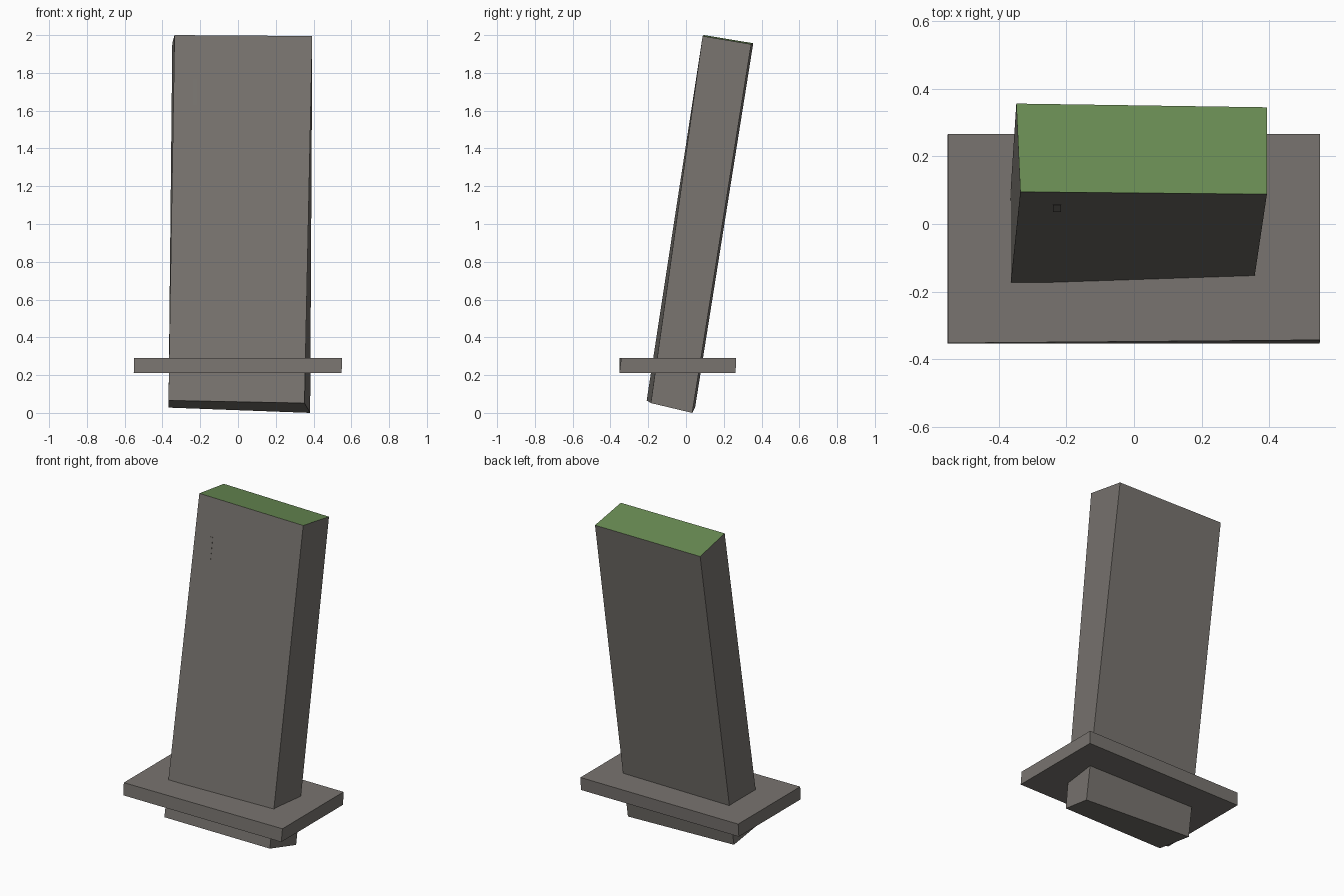
import bpy, bmesh
from mathutils import Vector

cube = bpy.data.objects.get("Cube")
if cube:
    bpy.data.objects.remove(cube, do_unlink=True)


def make_material(name, rgb):
    mat = bpy.data.materials.new(name)
    mat.use_nodes = True
    color = (*rgb, 1.0)
    mat.diffuse_color = color
    mat.node_tree.nodes["Principled BSDF"].inputs["Base Color"].default_value = color
    return mat


stone = make_material("warm grey stone", (0.19, 0.175, 0.16))
moss = make_material("moss green", (0.147, 0.27, 0.091))


def make_block(name, bottom, top, materials):
    """Six-sided block; corners run front right, front left, back left, back right."""
    bm = bmesh.new()
    low = [bm.verts.new(p) for p in bottom]
    high = [bm.verts.new(p) for p in top]
    bm.faces.new(low[::-1])
    lid = bm.faces.new(high)
    for i in range(4):
        j = (i + 1) % 4
        bm.faces.new((low[i], low[j], high[j], high[i]))
    bmesh.ops.recalc_face_normals(bm, faces=bm.faces)
    lid.material_index = len(materials) - 1
    mesh = bpy.data.meshes.new(name)
    bm.to_mesh(mesh)
    bm.free()
    for mat in materials:
        mesh.materials.append(mat)
    obj = bpy.data.objects.new(name, mesh)
    bpy.context.collection.objects.link(obj)
    return obj


# Leaning slab, slightly twisted, with a mossy top
slab_bottom = [(-0.368, -0.208, 0.066), (0.352, -0.186, 0.052),
               (0.382, 0.033, 0.0), (-0.368, 0.048, 0.028)]
slab_top = [(-0.336, 0.095, 2.0), (0.393, 0.088, 1.995),
            (0.393, 0.345, 1.952), (-0.348, 0.356, 1.957)]
make_block("leaning_slab", slab_bottom, slab_top, [stone, moss])

# Flat base plate around the foot of the slab
plate_bottom = [(-0.552, -0.353, 0.21), (0.549, -0.353, 0.21),
                (0.549, 0.262, 0.21), (-0.552, 0.262, 0.21)]
plate_top = [(-0.55, -0.352, 0.29), (0.55, -0.343, 0.29),
             (0.55, 0.266, 0.29), (-0.55, 0.266, 0.29)]
make_block("base_plate", plate_bottom, plate_top, [stone])


# Small raised chips on the front of the slab
fl, fr = Vector(slab_bottom[0]), Vector(slab_bottom[1])
tl, tr = Vector(slab_top[0]), Vector(slab_top[1])


def front_point(x, z):
    v = (z - fl.z) / (tl.z - fl.z)
    a, b = fl.lerp(tl, v), fr.lerp(tr, v)
    return a.lerp(b, (x - a.x) / (b.x - a.x))


def make_chip(name, x0, x1, z0, z1, raised):
    out = Vector((0, -raised, 0))
    sunk = Vector((0, 0.02, 0))
    rows = []
    for z in (z0, z1):
        a, b = front_point(x0, z), front_point(x1, z)
        rows.append([a + out, b + out, b + sunk, a + sunk])
    make_block(name, rows[0], rows[1], [stone])


make_chip("middle_chip", -0.055, -0.032, 0.85, 0.975, 0.007)
make_chip("upper_chip", -0.24, -0.216, 1.63, 1.77, 0.002)
